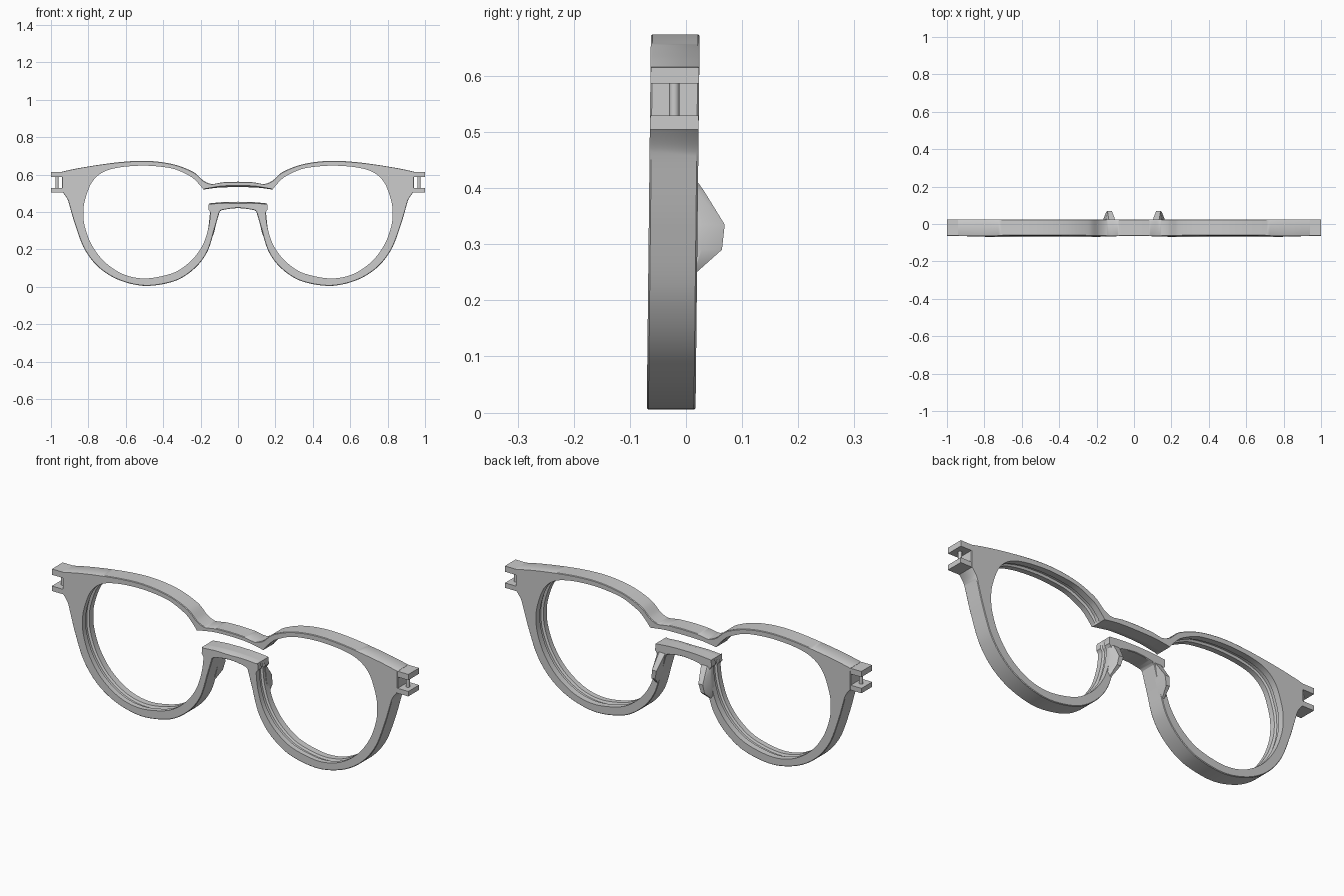
import bpy, bmesh, math
from mathutils import Vector

if "Cube" in bpy.data.objects:
    bpy.data.objects.remove(bpy.data.objects["Cube"])

DEPTH = 0.087


def front_y(z):
    # the frame leans slightly backwards
    return -0.070 + 0.011 * z


def finish(name, verts, faces, smooth=True):
    me = bpy.data.meshes.new(name)
    me.from_pydata(verts, [], faces)
    bm = bmesh.new()
    bm.from_mesh(me)
    bmesh.ops.recalc_face_normals(bm, faces=bm.faces)
    bm.to_mesh(me)
    bm.free()
    ob = bpy.data.objects.new(name, me)
    bpy.context.collection.objects.link(ob)
    mod = ob.modifiers.new("mirror", 'MIRROR')
    mod.use_clip = True
    mod.merge_threshold = 0.0005
    if smooth:
        bpy.ops.object.select_all(action='DESELECT')
        ob.select_set(True)
        bpy.context.view_layer.objects.active = ob
        bpy.ops.object.shade_smooth_by_angle(angle=math.radians(32))
    return ob


def smooth_path(pts, corners, steps):
    # Hermite spline, straight into the listed corner points
    n = len(pts)
    tans = []
    for i in range(n):
        if i in corners or i in (0, n - 1):
            tans.append(Vector((0, 0)))
            continue
        a, b, c = pts[i - 1], pts[i], pts[i + 1]
        tans.append((c - a).normalized() * min((b - a).length, (c - b).length))
    out = []
    for i in range(n - 1):
        for k in range(steps):
            t = k / steps
            out.append(pts[i] * (2*t**3 - 3*t**2 + 1) + tans[i] * (t**3 - 2*t**2 + t)
                       + pts[i+1] * (3*t**2 - 2*t**3) + tans[i+1] * (t**3 - t**2))
    out.append(pts[-1])
    return out


# Half of the rim: outer x, z and inner x, z, from upper to lower bridge
rows = [
    (0, .562, 0, .533), (.08, .559, .10, .531), (.14, .550, .185, .520),
    (.185, .568, .208, .549), (.235, .612, .25, .588), (.32, .648, .335, .628),
    (.41, .667, .42, .643), (.51, .674, .51, .648), (.62, .668, .61, .642),
    (.74, .653, .69, .626), (.86, .633, .745, .598), (.94, .616, .785, .553),
    (.94, .508, .812, .485), (.91, .465, .826, .42), (.872, .335, .822, .335),
    (.82, .20, .785, .23), (.74, .10, .715, .135), (.63, .034, .61, .066),
    (.49, .005, .49, .045), (.335, .032, .345, .075), (.23, .10, .25, .14),
    (.163, .19, .188, .225), (.125, .31, .157, .32), (.103, .385, .148, .395),
    (.098, .402, .158, .412), (.086, .410, .156, .446), (.04, .418, .08, .453),
    (0, .421, 0, .455)]
STEPS = 8
outer = smooth_path([Vector(r[:2]) for r in rows], {11, 12, 24}, STEPS)
inner = smooth_path([Vector(r[2:]) for r in rows], {2, 24, 25}, STEPS)

# Rim cross-section swept along the two paths, with a lens groove inside
verts, faces = [], []
for k, (o, i) in enumerate(zip(outer, inner)):
    row = k / STEPS
    out_dir = (o - i).normalized()
    bridge = row < 2 or row > 25
    g = 0 if bridge else min(1, row - 2, 25 - row) * 0.011
    slope = 0.009 if bridge else 0        # bridge faces are bevelled toward the front
    section = [(o, 0.003, 0), (o, DEPTH - 0.003, 0), (o, DEPTH, -0.003),
               (i, DEPTH, 0), (i, 0.055, 0), (i, 0.050, g), (i, 0.032, g),
               (i, 0.027, 0), (i, 0, slope), (o, 0, -0.003)]
    for p, d, off in section:
        q = p + out_dir * off
        x = 0 if k in (0, len(outer) - 1) else q.x
        verts.append((x, front_y(q.y) + d, q.y))
S = 10
for k in range(len(outer) - 1):
    for j in range(S):
        a, b = k * S + j, k * S + (j + 1) % S
        faces.append((a, b, b + S, a + S))
finish("rim_and_bridge", verts, faces)


# Hinge lugs at the outer ends
def lug(name, z0, z1):
    vs = [(x, front_y(z) + d, z) for x in (0.915, 1.0) for d in (0.0005, DEPTH - 0.0005)
          for z in (z0, z1)]
    finish(name, vs, [(0, 1, 3, 2), (4, 6, 7, 5), (0, 4, 5, 1),
                      (2, 3, 7, 6), (0, 2, 6, 4), (1, 5, 7, 3)], False)


lug("upper_hinge_lug", 0.586, 0.615)
lug("lower_hinge_lug", 0.504, 0.529)

# Hinge pins
N = 20
verts = [(0.968 + 0.009 * math.cos(2 * math.pi * k / N),
          -0.021 + 0.009 * math.sin(2 * math.pi * k / N), z)
         for z in (0.515, 0.60) for k in range(N)]
faces = [(k, (k + 1) % N, N + (k + 1) % N, N + k) for k in range(N)]
faces += [tuple(range(N)), tuple(range(N, 2 * N))]
finish("hinge_pin", verts, faces)

# Nose pads: z, tip depth, nose-side x, lens-side x
verts, faces = [], []
stations = [(.25, .019, .143, .168), (.29, .064, .128, .163),
            (.335, .069, .117, .156), (.395, .032, .103, .150), (.412, .020, .100, .148)]
for z, y, xa, xb in stations:
    verts += [(xa, 0.005, z), (xa + 0.001, y, z), (xb - 0.014, y, z),
              (xb, 0.012 + 0.3 * (y - 0.012), z), (xb, 0.005, z)]
for k in range(len(stations) - 1):
    for j in range(5):
        a, b = k * 5 + j, k * 5 + (j + 1) % 5
        faces.append((a, b, b + 5, a + 5))
faces += [tuple(range(5)), tuple(range(20, 25))]
finish("nose_pad", verts, faces)
